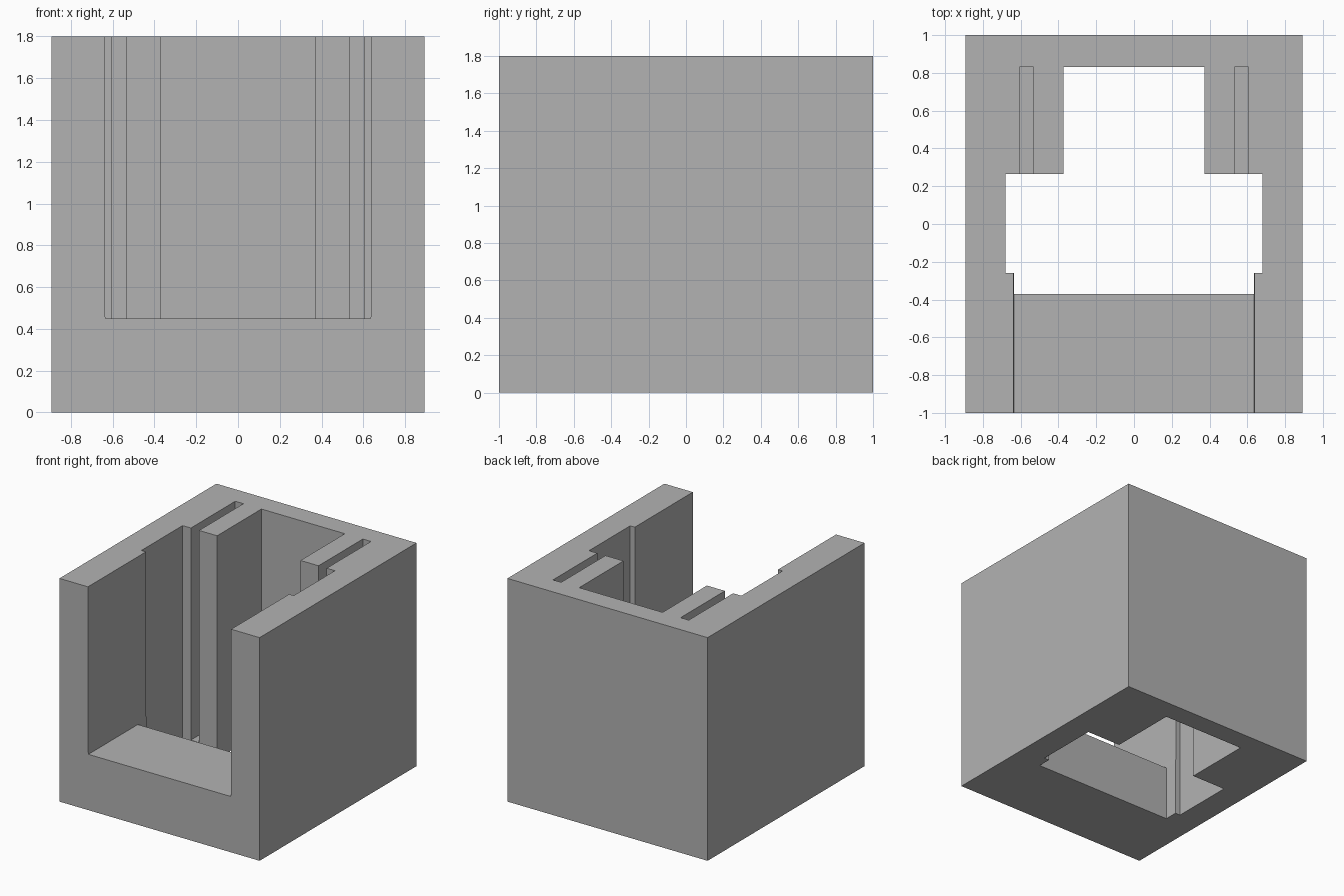
import bpy
import bmesh
from mathutils import Vector

default = bpy.data.objects.get("Cube")
if default:
    bpy.data.objects.remove(default, do_unlink=True)

WIDTH, DEPTH, HEIGHT = 1.786, 2.0, 1.8
SILL = 0.45        # height of the front sill
SLOT_FLOOR = 0.09  # height of the slot bottoms

grey = bpy.data.materials.new("plain grey")
grey.use_nodes = True
grey.diffuse_color = (0.448, 0.448, 0.448, 1)
grey.node_tree.nodes["Principled BSDF"].inputs["Base Color"].default_value = grey.diffuse_color


def prism(name, points, direction):
    """Extrude a closed planar outline along a direction."""
    bm = bmesh.new()
    face = bm.faces.new([bm.verts.new(p) for p in points])
    result = bmesh.ops.extrude_face_region(bm, geom=[face])
    moved = [v for v in result["geom"] if isinstance(v, bmesh.types.BMVert)]
    bmesh.ops.translate(bm, verts=moved, vec=Vector(direction))
    if face.is_valid and not any(len(e.link_faces) == 2 for e in face.edges):
        bm.faces.remove(face)
    bmesh.ops.recalc_face_normals(bm, faces=bm.faces)
    mesh = bpy.data.meshes.new(name)
    bm.to_mesh(mesh)
    bm.free()
    mesh.materials.append(grey)
    obj = bpy.data.objects.new(name, mesh)
    bpy.context.collection.objects.link(obj)
    return obj


def mirrored(half):
    """Close a right-hand half outline across the x = 0 plane."""
    return half + [(-a, b) for a, b in reversed(half)]


# Outer block
block = mirrored([(WIDTH / 2, -DEPTH / 2), (WIDTH / 2, DEPTH / 2)])
housing = prism("housing", [(x, y, 0) for x, y in block], (0, 0, HEIGHT))

# Stepped shaft running right through the block
shaft = mirrored([(0.635, -0.37), (0.635, -0.26), (0.68, -0.26),
                  (0.68, 0.265), (0.372, 0.265), (0.372, 0.83)])
cutters = [prism("shaft_cutter", [(x, y, -0.1) for x, y in shaft], (0, 0, 2))]

# Front opening above the sill, slightly narrowed at its foot
opening = mirrored([(0.635, SILL), (0.639, 0.5), (0.639, 1.9)])
cutters.append(prism("front_opening_cutter", [(x, -1.1, z) for x, z in opening], (0, 1.1, 0)))

# Narrow blind slots beside the rear recess
for side, label in ((1, "left"), (-1, "right")):
    slot = [(0.533, 0.2), (0.606, 0.2), (0.606, 0.83), (0.533, 0.83)]
    cutters.append(prism(label + "_slot_cutter",
                         [(side * x, y, SLOT_FLOOR) for x, y in slot], (0, 0, 2)))

for cutter in cutters:
    cutter.hide_render = True
    cutter.hide_viewport = True
    cutter.display_type = 'WIRE'
    cut = housing.modifiers.new(cutter.name, 'BOOLEAN')
    cut.operation = 'DIFFERENCE'
    cut.solver = 'EXACT'
    cut.object = cutter
